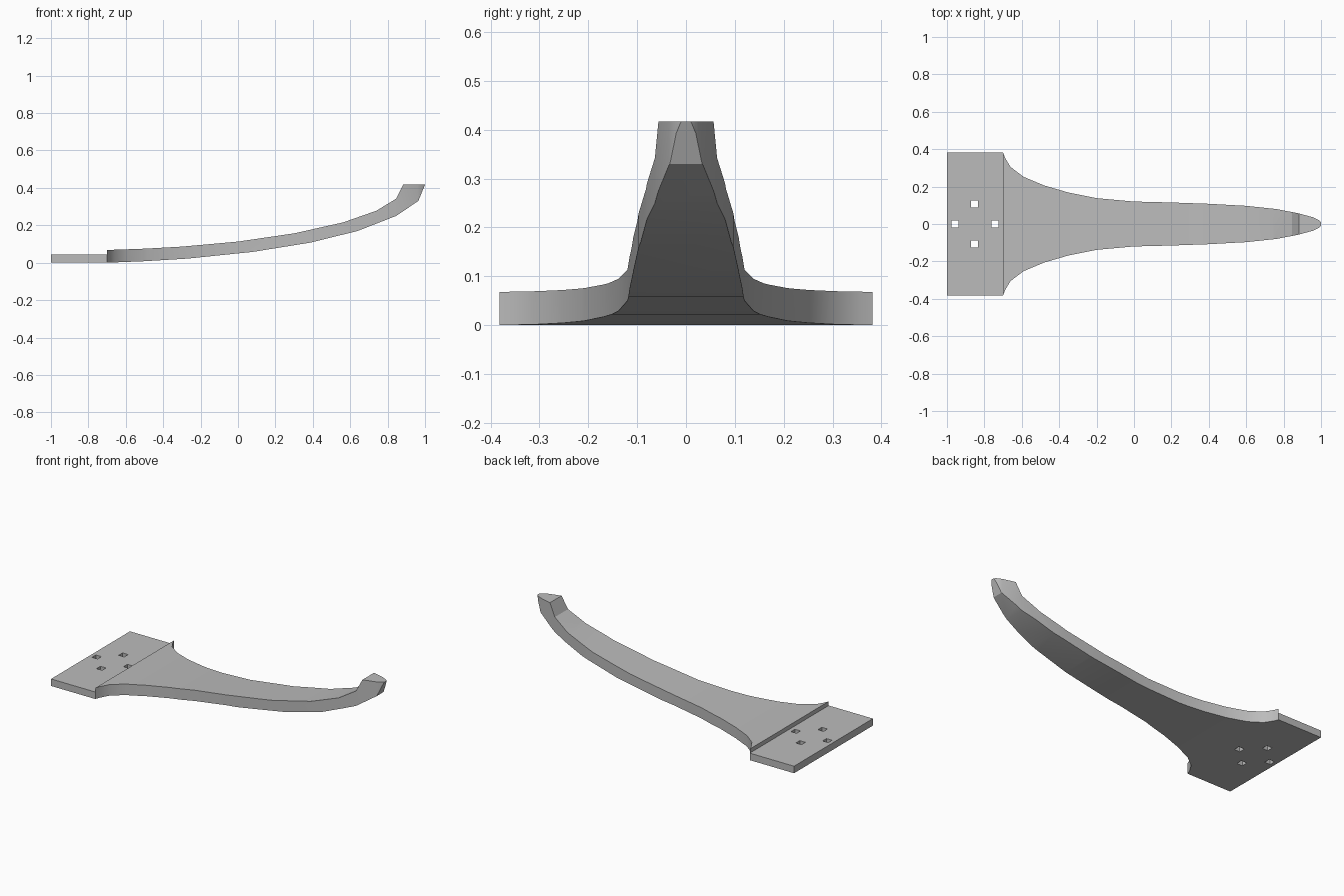
import bpy
import bmesh
from mathutils import Vector

default = bpy.data.objects.get("Cube")
if default:
    bpy.data.objects.remove(default, do_unlink=True)

grey = bpy.data.materials.new("plain grey")
grey.use_nodes = True
colour = (0.5, 0.5, 0.5, 1)
grey.diffuse_color = colour
grey.node_tree.nodes["Principled BSDF"].inputs["Base Color"].default_value = colour


def prism(name, points, offset):
    """Extrude a flat outline of 3D points along an offset."""
    bm = bmesh.new()
    face = bm.faces.new([bm.verts.new(p) for p in points])
    moved = bmesh.ops.extrude_face_region(bm, geom=[face], use_keep_orig=True)
    bmesh.ops.translate(bm, vec=Vector(offset),
                        verts=[g for g in moved["geom"] if isinstance(g, bmesh.types.BMVert)])
    bmesh.ops.recalc_face_normals(bm, faces=bm.faces)
    mesh = bpy.data.meshes.new(name)
    bm.to_mesh(mesh)
    bm.free()
    mesh.materials.append(grey)
    obj = bpy.data.objects.new(name, mesh)
    bpy.context.collection.objects.link(obj)
    return obj


def rectangle(x0, x1, y0, y1, z):
    return [(x0, y0, z), (x1, y0, z), (x1, y1, z), (x0, y1, z)]


def cut(target, tool, operation):
    """Apply a boolean and remove the tool."""
    mod = target.modifiers.new("cut", "BOOLEAN")
    mod.operation = operation
    mod.solver = "EXACT"
    mod.object = tool
    graph = bpy.context.evaluated_depsgraph_get()
    mesh = bpy.data.meshes.new_from_object(target.evaluated_get(graph))
    target.modifiers.clear()
    target.data = mesh
    bpy.data.objects.remove(tool, do_unlink=True)


# Curved arm: side profile trimmed by its tapering plan outline
upper = [(-0.7, 0.068), (-0.5, 0.075), (-0.3, 0.086), (0, 0.113), (0.3, 0.157), (0.56, 0.215),
         (0.74, 0.278), (0.845, 0.342), (0.883, 0.417), (1, 0.417)]
lower = [(0.964, 0.33), (0.845, 0.25), (0.64, 0.17), (0.39, 0.108),
         (0.08, 0.058), (-0.27, 0.022), (-0.5, 0.008), (-0.7, 0)]
arm = prism("curved_arm", [(x, -0.5, z) for x, z in upper + lower], (0, 1, 0))

edge = [(-0.7, 0.382), (-0.69, 0.355), (-0.66, 0.305), (-0.59, 0.252), (-0.48, 0.206),
        (-0.35, 0.168), (-0.2, 0.138), (0, 0.12), (0.2, 0.115), (0.4, 0.108), (0.6, 0.097),
        (0.76, 0.08), (0.88, 0.057), (0.96, 0.035), (0.99, 0.02), (1, 0.01)]
outline = [(x, y, -0.1) for x, y in edge] + [(x, -y, -0.1) for x, y in reversed(edge)]
cut(arm, prism("arm_outline", outline, (0, 0, 1)), "INTERSECT")

# Flat mounting plate with four square through holes
plate = prism("mounting_plate", rectangle(-1, -0.7, -0.382, 0.382, 0), (0, 0, 0.043))
for x, y in [(-0.958, 0), (-0.744, 0), (-0.852, 0.107), (-0.852, -0.107)]:
    h = 0.019
    hole = prism("hole", rectangle(x - h, x + h, y - h, y + h, -0.1), (0, 0, 0.3))
    cut(plate, hole, "DIFFERENCE")

# Soft curves, crisp corners
bpy.ops.object.select_all(action="DESELECT")
for obj in (arm, plate):
    obj.select_set(True)
bpy.context.view_layer.objects.active = arm
bpy.ops.object.shade_smooth_by_angle(angle=0.5)
